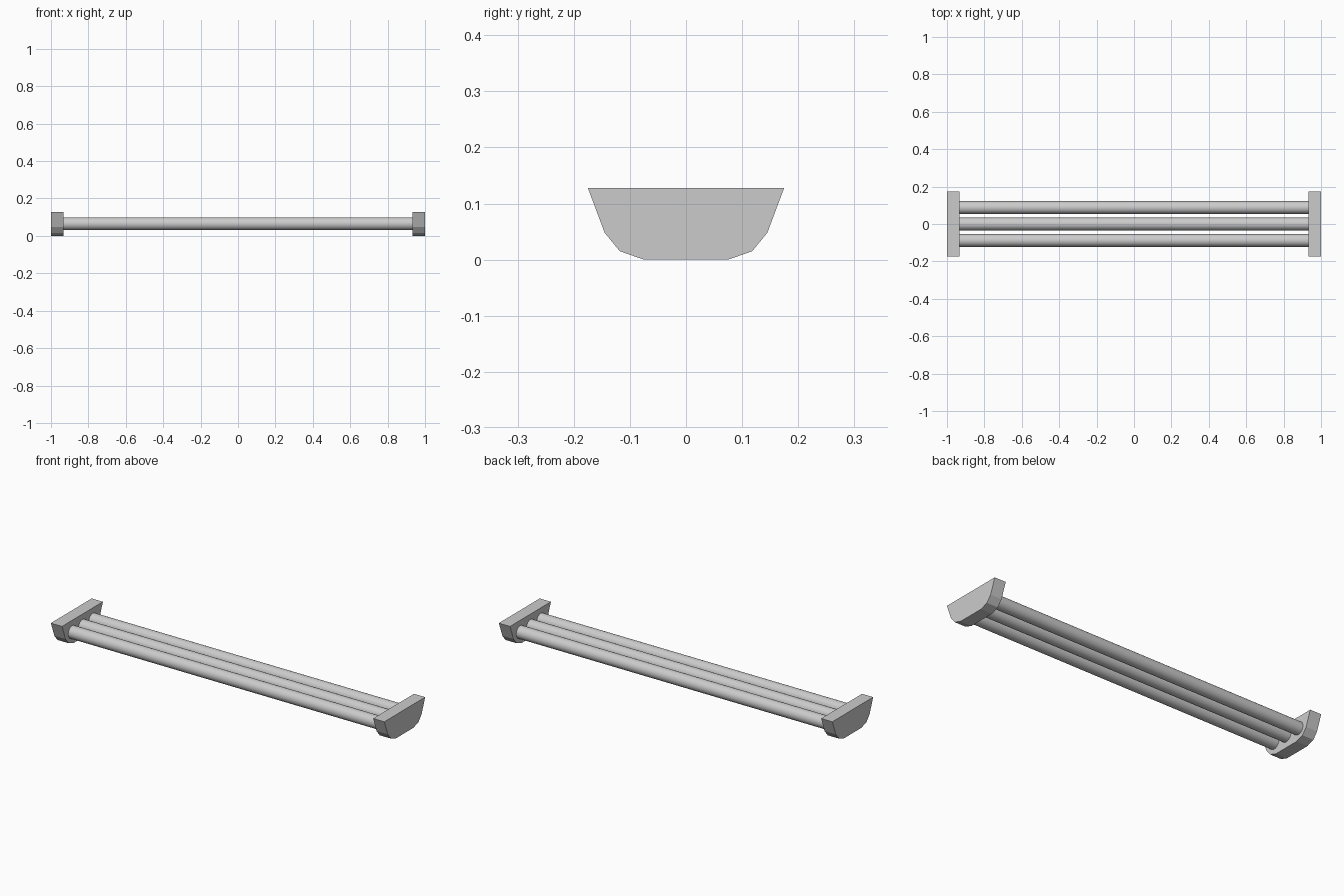
import bpy, bmesh, math

if "Cube" in bpy.data.objects:
    bpy.data.objects.remove(bpy.data.objects["Cube"])

# End plates: half profile (y, z) mirrored, then extruded along x
half = [(0.075, 0.0), (0.118, 0.015), (0.145, 0.048), (0.175, 0.128)]
profile = half + [(-y, z) for y, z in reversed(half)]
INNER = 0.933


def end_plate(name, x0, x1):
    bm = bmesh.new()
    face = bm.faces.new([bm.verts.new((x0, y, z)) for y, z in profile])
    ext = bmesh.ops.extrude_face_region(bm, geom=[face], use_keep_orig=True)
    verts = [g for g in ext["geom"] if isinstance(g, bmesh.types.BMVert)]
    bmesh.ops.translate(bm, verts=verts, vec=(x1 - x0, 0, 0))
    bmesh.ops.recalc_face_normals(bm, faces=bm.faces)
    mesh = bpy.data.meshes.new(name)
    bm.to_mesh(mesh)
    bm.free()
    bpy.context.collection.objects.link(bpy.data.objects.new(name, mesh))


end_plate("left_end_plate", -1.0, -INNER)
end_plate("right_end_plate", INNER, 1.0)

# Three round rods spanning between the plates
for name, y in (("front_rod", -0.088), ("middle_rod", 0.0), ("back_rod", 0.088)):
    bpy.ops.mesh.primitive_cylinder_add(
        vertices=32, radius=0.034, depth=2 * INNER + 0.004,
        location=(0, y, 0.065), rotation=(0, math.pi / 2, 0))
    rod = bpy.context.object
    rod.name = name
    bpy.ops.object.shade_smooth_by_angle(angle=math.radians(30))
